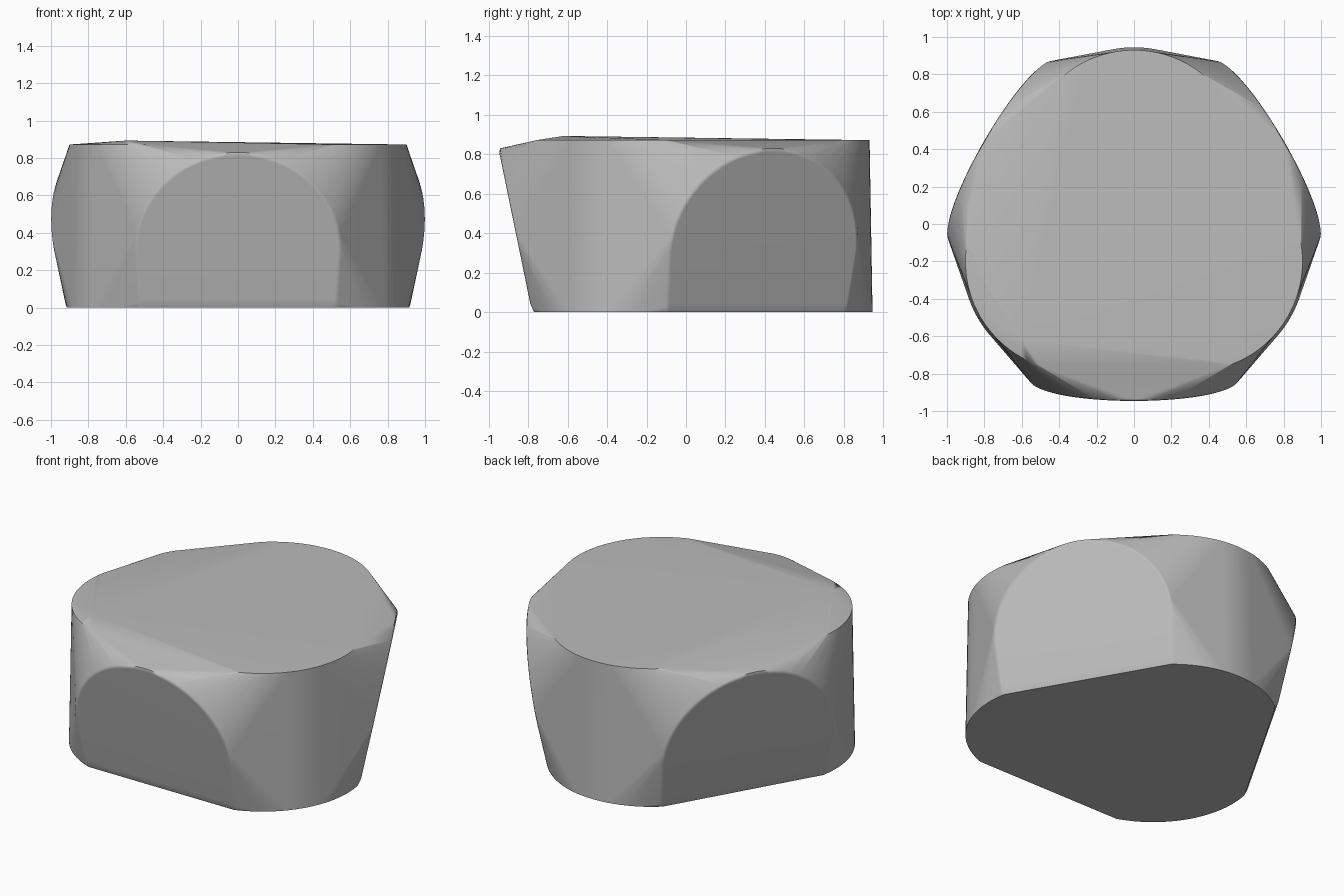
import bpy, bmesh, math
from mathutils import Vector, Matrix

if "Cube" in bpy.data.objects:
    bpy.data.objects.remove(bpy.data.objects["Cube"], do_unlink=True)

grey = bpy.data.materials.new("plain_grey")
grey.use_nodes = True
colour = (0.5, 0.5, 0.5, 1)
grey.diffuse_color = colour
grey.node_tree.nodes["Principled BSDF"].inputs["Base Color"].default_value = colour


def arch_outline(grow, depth, steps=40):
    """Arch on the front, leaning outwards towards the top.
    grow widens the outline, depth sinks it into the body."""
    def lean(x, z):
        return Vector((x, -(0.76 + 0.205 * z - depth), z))
    half, spring, rise = 0.535 + grow, 0.31, 0.50 + grow
    pts = [lean(half * math.cos(a), spring + rise * math.sin(a))
           for a in (math.pi * i / steps for i in range(steps + 1))]
    return pts + [lean(s * (half - 0.02), 0.045 - grow) for s in (-1, 1)]


def corner_arc(centre_y, radius, half_angle, z, steps=24):
    """Rounded corner at the back, lying level at height z."""
    angles = [half_angle * (2 * i / steps - 1) for i in range(steps + 1)]
    return [Vector((radius * math.sin(a), centre_y + radius * math.cos(a), z))
            for a in angles]


# One third of the body: a flat with a soft rim, the top and bottom corners
third = arch_outline(0.0, 0.0) + arch_outline(0.02, 0.008)
third += corner_arc(0.365, 0.585, math.radians(41), 0.872)
third += corner_arc(0.365, 0.60, math.radians(41), 0.0)

# Wrap the three thirds and the slight crown of the top in a convex skin
bm = bmesh.new()
middle = Vector((0, -0.02, 0))
for k in range(3):
    turn = Matrix.Rotation(math.tau * k / 3, 3, "Z")
    for p in third:
        bm.verts.new(turn @ p + middle)
bm.verts.new((-0.60, -0.62, 0.893))
hull = bmesh.ops.convex_hull(bm, input=bm.verts)
bmesh.ops.delete(bm, geom=list({g for g in hull["geom_interior"] + hull["geom_unused"]
                               if isinstance(g, bmesh.types.BMVert)}), context="VERTS")
bmesh.ops.dissolve_limit(bm, angle_limit=math.radians(0.2),
                         verts=bm.verts, edges=bm.edges)
bmesh.ops.recalc_face_normals(bm, faces=bm.faces)

mesh = bpy.data.meshes.new("body")
bm.to_mesh(mesh)
bm.free()
mesh.materials.append(grey)
body = bpy.data.objects.new("body", mesh)
bpy.context.collection.objects.link(body)

# Soft shading, with crisp rims at the top and the base
bpy.ops.object.select_all(action="DESELECT")
body.select_set(True)
bpy.context.view_layer.objects.active = body
bpy.ops.object.shade_smooth_by_angle(angle=math.radians(50))
weighted = body.modifiers.new("even_normals", "WEIGHTED_NORMAL")
weighted.keep_sharp = True
